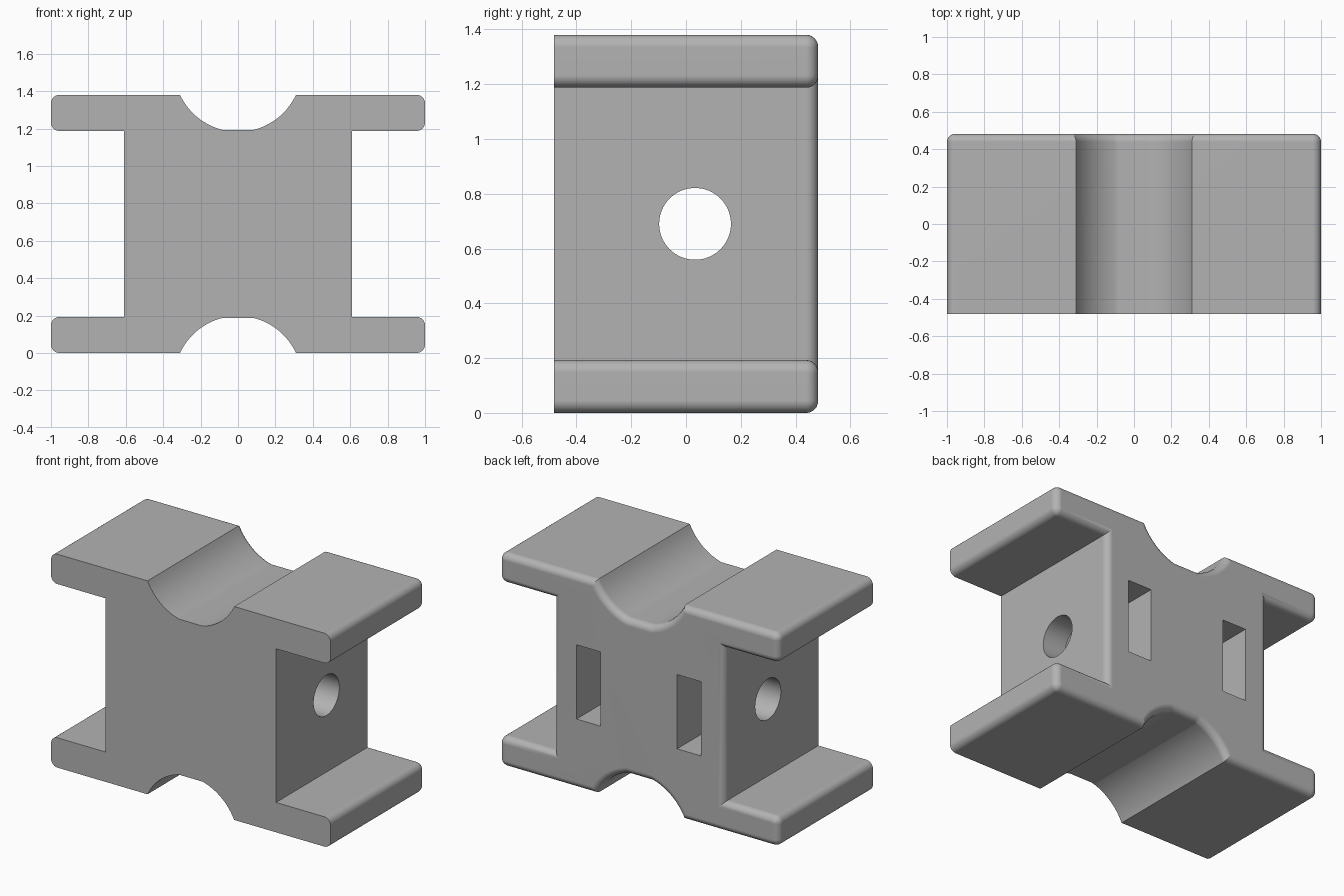
import bpy, bmesh, math
from mathutils import Vector

if "Cube" in bpy.data.objects:
    bpy.data.objects.remove(bpy.data.objects["Cube"], do_unlink=True)

HEIGHT, MID = 1.38, 0.69
BACK, ROUND = 0.482, 0.045
FLANGE, WAIST = 0.193, 0.61

grey = bpy.data.materials.new("plain grey")
grey.use_nodes = True
colour = (0.45, 0.45, 0.45, 1)
grey.diffuse_color = colour
grey.node_tree.nodes["Principled BSDF"].inputs["Base Color"].default_value = colour


def make_object(name, bm):
    bmesh.ops.recalc_face_normals(bm, faces=bm.faces)
    mesh = bpy.data.meshes.new(name)
    bm.to_mesh(mesh)
    bm.free()
    mesh.materials.append(grey)
    obj = bpy.data.objects.new(name, mesh)
    bpy.context.collection.objects.link(obj)
    return obj


def arc(cx, cz, radius, start, end, steps):
    angles = [start + (end - start) * i / steps for i in range(steps + 1)]
    return [Vector((cx + radius * math.cos(a), cz + radius * math.sin(a))) for a in angles]


# Upper right quarter of the outline, measured from the middle height
def quarter_outline():
    top = HEIGHT - MID
    inner = top - FLANGE
    tip = 1 - ROUND
    pts = [Vector((WAIST, inner))]
    pts += arc(tip, inner + ROUND, ROUND, -math.pi / 2, 0, 6)
    pts += arc(tip, top - ROUND, ROUND, 0, math.pi / 2, 6)
    # Saddle groove, slightly flattened at its lowest part
    half, radius = 0.31, 0.342
    rise = math.sqrt(radius ** 2 - half ** 2)
    flat = math.acos((FLANGE - 0.006 + rise) / radius)
    pts += arc(0, top + rise, radius, -math.atan2(rise, half), -math.pi / 2 + flat, 14)
    return pts


def mirrored(pts, sx, sz):
    return [Vector((p.x * sx, p.y * sz)) for p in pts]


q = quarter_outline()
outline = q + mirrored(q, -1, 1)[::-1] + mirrored(q, -1, -1) + mirrored(q, 1, -1)[::-1]


# Shift every outline point inwards along its mitre
def inset(pts, amount):
    result = []
    for i, p in enumerate(pts):
        before = (p - pts[i - 1]).normalized()
        after = (pts[(i + 1) % len(pts)] - p).normalized()
        n1, n2 = Vector((-before.y, before.x)), Vector((-after.y, after.x))
        result.append(p + (n1 + n2) * amount / (1 + n1.dot(n2)))
    return result


# Body: sharp front, rounded rim all round the back
bm = bmesh.new()
layers = [(-BACK, 0)]
fillet = ROUND - 0.002
for i in range(7):
    a = math.pi / 2 * i / 6
    layers.append((BACK - fillet + fillet * math.sin(a), fillet * (1 - math.cos(a))))
rings = [[bm.verts.new((p.x, y, p.y + MID)) for p in inset(outline, amount)]
         for y, amount in layers]
for lower, upper in zip(rings, rings[1:]):
    for i in range(len(lower)):
        bm.faces.new((lower[i - 1], lower[i], upper[i], upper[i - 1]))
bm.faces.new(rings[0])
bm.faces.new(rings[-1])
body = make_object("spool_block", bm)


# Cutters: cross bore and two nut slots entering from the back
def box_cutter(name, low, high):
    bm = bmesh.new()
    bmesh.ops.create_cube(bm, size=1)
    for v in bm.verts:
        v.co = Vector([l + (h - l) * (c + 0.5) for l, h, c in zip(low, high, v.co)])
    return make_object(name, bm)


bpy.ops.mesh.primitive_cylinder_add(vertices=64, radius=0.131, depth=3,
                                    location=(0, 0.033, MID),
                                    rotation=(0, math.pi / 2, 0))
bore = bpy.context.object
bore.name = "bore_cutter"
bore.data.materials.append(grey)
cutters = [bore]
for side, x in (("left", 0.36), ("right", -0.36)):
    cutters.append(box_cutter(side + "_slot_cutter",
                              (x - 0.086, -0.207, MID - 0.24),
                              (x + 0.086, 0.7, MID + 0.24)))

bpy.ops.object.select_all(action="DESELECT")
body.select_set(True)
bpy.context.view_layer.objects.active = body
for cutter in cutters:
    mod = body.modifiers.new("cut", "BOOLEAN")
    mod.operation = "DIFFERENCE"
    mod.solver = "EXACT"
    mod.object = cutter
    bpy.ops.object.modifier_apply(modifier=mod.name)
    bpy.data.objects.remove(cutter, do_unlink=True)

# Smooth the rounds and keep the flats flat
bpy.ops.object.shade_smooth_by_angle(angle=math.radians(30))
weighted = body.modifiers.new("flat faces", "WEIGHTED_NORMAL")
weighted.keep_sharp = True
